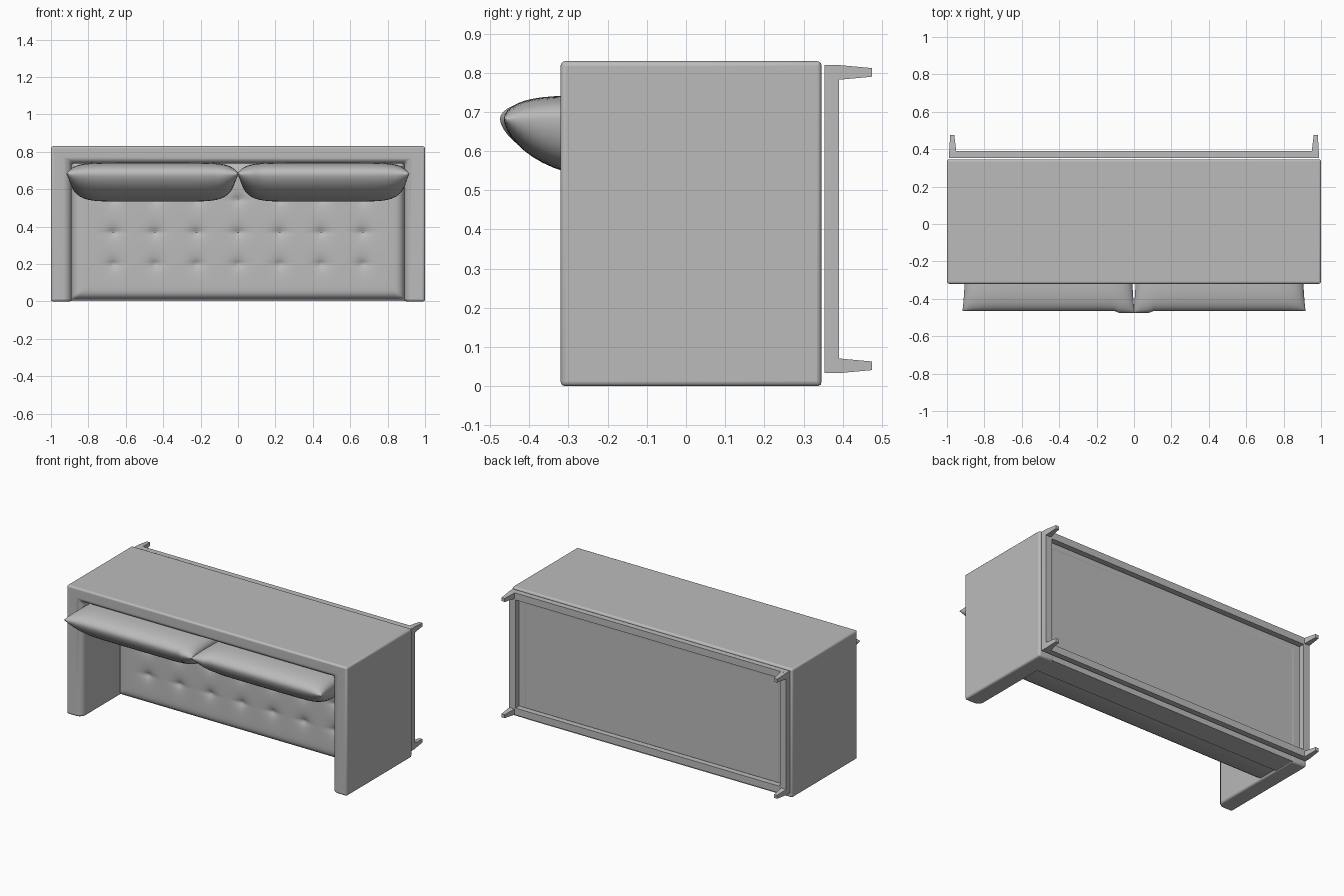
import bpy, bmesh, math

cube = bpy.data.objects.get("Cube")
if cube:
    bpy.data.objects.remove(cube, do_unlink=True)

fabric = bpy.data.materials.new("grey_fabric")
fabric.use_nodes = True
GREY = (0.5, 0.5, 0.5, 1)
fabric.diffuse_color = GREY
fabric.node_tree.nodes["Principled BSDF"].inputs["Base Color"].default_value = GREY


def finish(name, bm, smooth=True, bevel=0):
    """Turn a bmesh into a named, shaded object."""
    bmesh.ops.remove_doubles(bm, verts=bm.verts, dist=0.0001)
    bmesh.ops.recalc_face_normals(bm, faces=bm.faces)
    mesh = bpy.data.meshes.new(name)
    bm.to_mesh(mesh)
    bm.free()
    mesh.materials.append(fabric)
    obj = bpy.data.objects.new(name, mesh)
    bpy.context.collection.objects.link(obj)
    if bevel:
        mod = obj.modifiers.new("soft_edges", 'BEVEL')
        mod.width, mod.segments = bevel, 3
        mod.limit_method, mod.angle_limit = 'ANGLE', math.radians(40)
    if smooth:
        bpy.ops.object.select_all(action='DESELECT')
        obj.select_set(True)
        bpy.context.view_layer.objects.active = obj
        bpy.ops.object.shade_smooth_by_angle(angle=math.radians(40))
    return obj


def hexa(bm, y0, rect0, y1, rect1):
    """Box or taper between two x/z rectangles (x0, x1, z0, z1)."""
    rings = []
    for y, (xa, xb, za, zb) in ((y0, rect0), (y1, rect1)):
        rings.append([bm.verts.new((x, y, z)) for x, z in
                      ((xa, za), (xb, za), (xb, zb), (xa, zb))])
    a, b = rings
    bm.faces.new(a)
    bm.faces.new(b)
    for i in range(4):
        j = (i + 1) % 4
        bm.faces.new((a[i], a[j], b[j], b[i]))


def grid(bm, nu, nv, point):
    """Quad sheet from a function of two parameters running -1 to 1."""
    rows = [[bm.verts.new(point(2 * i / nu - 1, 2 * j / nv - 1))
             for j in range(nv + 1)] for i in range(nu + 1)]
    for i in range(nu):
        for j in range(nv):
            bm.faces.new((rows[i][j], rows[i + 1][j],
                          rows[i + 1][j + 1], rows[i][j + 1]))


# Arms and backrest: one padded profile carried around three sides
HEIGHT, FRONT, BASE, THICK, ROUND = 0.83, -0.32, 0.346, 0.11, 0.045
profile = [(0, BASE), (0, FRONT)]
for k in range(7):
    a = math.pi / 2 * k / 6
    profile.append((THICK - ROUND + ROUND * math.sin(a),
                    FRONT + ROUND - ROUND * math.cos(a)))
profile.append((THICK, BASE))
bm = bmesh.new()
loops = []
for t, y in profile:
    x, top = 1 - t, HEIGHT - t * 0.85
    loops.append([bm.verts.new(p) for p in
                  ((-x, y, 0), (-x, y, top), (x, y, top), (x, y, 0))])
n = len(loops)
for i in range(n):
    a, b = loops[i], loops[(i + 1) % n]
    for k in range(3):
        bm.faces.new((a[k], a[k + 1], b[k + 1], b[k]))
for k in (0, 3):
    bm.faces.new([loop[k] for loop in loops])
finish("arms_and_back", bm, bevel=0.012)

# Seat platform under the cushion
bm = bmesh.new()
inner = (-0.9, 0.9, 0.003, 0.76)
hexa(bm, 0.2, inner, BASE - 0.001, inner)
finish("seat_platform", bm, smooth=False)

# Buttoned seat cushion
buttons = [(0.222 * i, z) for i in range(-3, 4) for z in (0.2, 0.37, 0.545)]


def seat_point(u, v):
    x, z = 0.89 * u, 0.378 + 0.368 * v
    y = 0.03 + 0.04 * max(abs(u) ** 50, abs(v) ** 24)
    for bx, bz in buttons:
        dx, dz = x - bx, z - bz
        r = math.hypot(dx, dz)
        if r < 0.25:
            y += 0.018 * math.exp(-r / 0.03)
            y += 0.006 * math.exp(-abs(dz) / 0.01 - (dx / 0.06) ** 2)
    return x, y, z


bm = bmesh.new()
grid(bm, 160, 72, seat_point)
rim = [e for e in bm.edges if e.is_boundary]
walls = bmesh.ops.extrude_edge_only(bm, edges=rim)["geom"]
for vert in walls:
    if isinstance(vert, bmesh.types.BMVert):
        vert.co.y = 0.205
finish("seat_cushion", bm)

# Pair of plump back cushions with pinched edges
for side, name in ((-1, "back_cushion_right"), (1, "back_cushion_left")):
    bm = bmesh.new()
    for up in (True, False):
        def pillow_point(s, t):
            u, v = math.sin(s * math.pi / 2), math.sin(t * math.pi / 2)
            ends = max(0, 1 - abs(u) ** 8) ** 0.5
            if up:
                z = 0.06 * ends * max(0, 1 - v ** 4) ** 0.5
            else:
                z = -0.148 * ends * max(0, 1 - v * v) ** 0.6
            x = side * 0.457 + 0.46 * u * (1 - 0.03 * (1 - v * v))
            y = -0.21 + 0.255 * v - 0.01 * (v < 0) * v * v * (side * u < -0.8)
            return x, y, 0.682 + z
        grid(bm, 36, 24, pillow_point)
    finish(name, bm)

# Open base frame
XO, ZL, ZH, RAIL = 0.988, 0.033, 0.82, 0.045
bm = bmesh.new()
for rect in ((-XO, XO, ZL, ZL + RAIL), (-XO, XO, ZH - RAIL, ZH),
             (-XO, RAIL - XO, ZL + RAIL, ZH - RAIL),
             (XO - RAIL, XO, ZL + RAIL, ZH - RAIL)):
    hexa(bm, 0.353, rect, 0.39, rect)
finish("base_frame", bm, smooth=False)

# Four tapered legs
for sx, sname in ((-1, "right"), (1, "left")):
    for z, dz, zname in ((ZL, 1, "front"), (ZH, -1, "rear")):
        bm = bmesh.new()
        hexa(bm, 0.388, (sx * XO, sx * 0.95, z, z + dz * 0.038),
             0.475, (sx * 0.983, sx * 0.961, z + dz * 0.008, z + dz * 0.03))
        finish(zname + "_leg_" + sname, bm, smooth=False)
